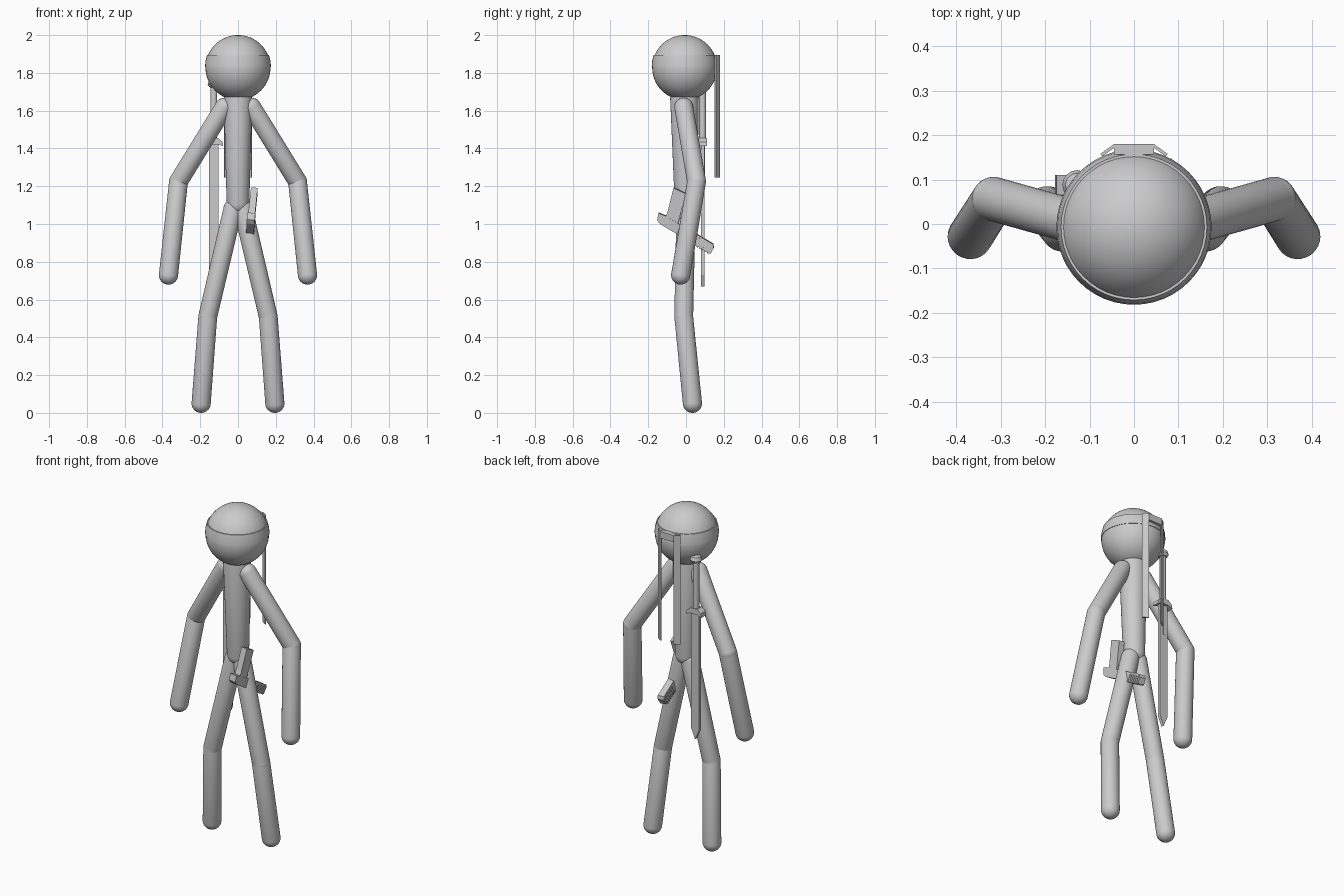
import bpy, bmesh, math
from mathutils import Vector, Matrix

if "Cube" in bpy.data.objects:
    bpy.data.objects.remove(bpy.data.objects["Cube"], do_unlink=True)

grey = bpy.data.materials.new("plain grey")
grey.use_nodes = True
grey.diffuse_color = (0.6, 0.6, 0.6, 1)
grey.node_tree.nodes["Principled BSDF"].inputs["Base Color"].default_value = grey.diffuse_color


def finish(name, bm, smooth=True):
    bmesh.ops.recalc_face_normals(bm, faces=bm.faces[:])
    mesh = bpy.data.meshes.new(name)
    bm.to_mesh(mesh)
    bm.free()
    mesh.materials.append(grey)
    obj = bpy.data.objects.new(name, mesh)
    bpy.context.collection.objects.link(obj)
    if smooth:
        bpy.ops.object.select_all(action="DESELECT")
        obj.select_set(True)
        bpy.context.view_layer.objects.active = obj
        bpy.ops.object.shade_smooth_by_angle(angle=math.radians(35))
    return obj


def capsule(name, start, end, r0, r1):
    """Round-ended rod; an odd ring count keeps its sides straight."""
    start, end = Vector(start), Vector(end)
    axis = end - start
    bm = bmesh.new()
    bmesh.ops.create_uvsphere(bm, u_segments=32, v_segments=17, radius=1)
    for v in bm.verts:
        far = v.co.z > 0
        v.co *= r1 if far else r0
        if far:
            v.co.z += axis.length
    turn = Vector((0, 0, 1)).rotation_difference(axis).to_matrix().to_4x4()
    bm.transform(Matrix.Translation(start) @ turn)
    return finish(name, bm)


def box(name, centre, size, turn=0):
    bm = bmesh.new()
    bmesh.ops.create_cube(bm, size=1)
    bm.transform(Matrix.Translation(centre) @ Matrix.Rotation(turn, 4, "Z")
                 @ Matrix.Diagonal((*size, 1)))
    return finish(name, bm, False)


def lathe(name, profile, centre, segments=32, closed=False):
    bm = bmesh.new()
    verts = [bm.verts.new((r, 0, z)) for r, z in profile]
    edges = [bm.edges.new(p) for p in zip(verts, verts[1:])]
    if closed:
        edges.append(bm.edges.new((verts[-1], verts[0])))
    bmesh.ops.spin(bm, geom=verts + edges, cent=(0, 0, 0), axis=(0, 0, 1),
                   angle=math.tau, steps=segments)
    bmesh.ops.remove_doubles(bm, verts=bm.verts[:], dist=0.0001)
    bm.transform(Matrix.Translation(centre))
    return finish(name, bm)


def plate(name, outline, thickness, matrix):
    """Outline in local XY, extruded evenly about local Z."""
    bm = bmesh.new()
    face = bm.faces.new([bm.verts.new((x, y, -thickness / 2)) for x, y in outline])
    new = bmesh.ops.extrude_face_region(bm, geom=[face])["geom"]
    bmesh.ops.translate(bm, vec=(0, 0, thickness),
                        verts=[g for g in new if isinstance(g, bmesh.types.BMVert)])
    bm.transform(matrix)
    return finish(name, bm, False)


# Head and torso
HEAD = Vector((0, -0.007, 1.828))
bm = bmesh.new()
bmesh.ops.create_uvsphere(bm, u_segments=48, v_segments=32, radius=0.172)
bm.transform(Matrix.Translation(HEAD))
finish("head", bm)
capsule("torso", (0, 0, 1.11), (0, -0.008, 1.66), 0.06, 0.076)

# Arms and legs
for side, s in (("left", 1), ("right", -1)):
    shoulder, elbow, hand = (s * 0.073, -0.012, 1.618), (s * 0.315, 0.056, 1.225), (s * 0.368, -0.028, 0.73)
    hip, knee, foot = (s * 0.026, 0, 1.08), (s * 0.16, -0.012, 0.51), (s * 0.195, 0.034, 0.051)
    capsule(side + "_upper_arm", shoulder, elbow, 0.05, 0.05)
    capsule(side + "_forearm", elbow, hand, 0.05, 0.051)
    capsule(side + "_thigh", hip, knee, 0.051, 0.05)
    capsule(side + "_shin", knee, foot, 0.05, 0.051)

# Headband with two hanging tails
lathe("headband", [(0.170, 0.004), (0.1745, 0.004), (0.172, 0.035), (0.164, 0.067), (0.155, 0.067)],
      HEAD, 48, True)
box("headband_knot", (0, 0.168, 1.875), (0.09, 0.024, 0.04))
for side, s in (("left", 1), ("right", -1)):
    box(side + "_headband_tail", (s * 0.058, 0.166, 1.57), (0.038, 0.007, 0.65), -s * math.radians(36))

# Sword on the back, point down
SWORD = Vector((-0.128, 0.088, 0))
upright = Matrix.Translation(SWORD) @ Matrix.Rotation(math.pi / 2, 4, "X")
plate("sword_blade", [(-0.026, 1.43), (-0.026, 0.73), (0, 0.67), (0.026, 0.73), (0.026, 1.43)],
      0.018, upright)
plate("sword_fuller", [(-0.004, 1.42), (-0.004, 1.24), (0.004, 1.24), (0.004, 1.42)], 0.024, upright)
plate("sword_guard", [(-0.05, 1.412), (-0.046, 1.435), (-0.022, 1.455), (0.022, 1.455),
                      (0.046, 1.435), (0.05, 1.412), (0.022, 1.422), (-0.022, 1.422)],
      0.045, upright)
lathe("sword_handle", [(0, 1.44), (0.018, 1.44), (0.018, 1.73), (0, 1.73)], SWORD, 16)
lathe("sword_pommel", [(0, 1.72), (0.024, 1.725), (0.033, 1.74), (0.026, 1.76), (0, 1.765)], SWORD, 16)

# Pistol tucked at the left hip: local X runs to the muzzle, Y up the grip
along = Vector((-0.02, 0.86, -0.51)).normalized()
up = Vector((0.1, 0.51, 0.86))
up = (up - up.dot(along) * along).normalized()
across = along.cross(up)
pistol = Matrix((along, up, across)).transposed().to_4x4()
pistol.translation = (0.066, 0, 0.955)
plate("pistol_slide", [(-0.178, 0.016), (-0.165, -0.02), (-0.14, -0.03), (0.168, -0.03),
                       (0.168, 0.006), (0.155, 0.022), (-0.14, 0.022)], 0.042, pistol)
plate("pistol_grip", [(-0.135, 0.015), (-0.14, 0.045), (-0.178, 0.172), (-0.105, 0.178),
                      (-0.075, 0.07), (-0.06, 0.015)], 0.036, pistol)
plate("pistol_trigger_guard", [(-0.075, 0.015), (-0.072, 0.062), (-0.01, 0.062), (0.005, 0.015),
                               (-0.005, 0.015), (-0.016, 0.052), (-0.062, 0.052), (-0.062, 0.015)],
      0.014, pistol)
for i in range(6):
    x = 0.07 + i * 0.016
    plate("pistol_rib_" + str(i + 1), [(x, -0.035), (x + 0.008, -0.035), (x + 0.008, 0.012), (x, 0.012)],
          0.048, pistol)
